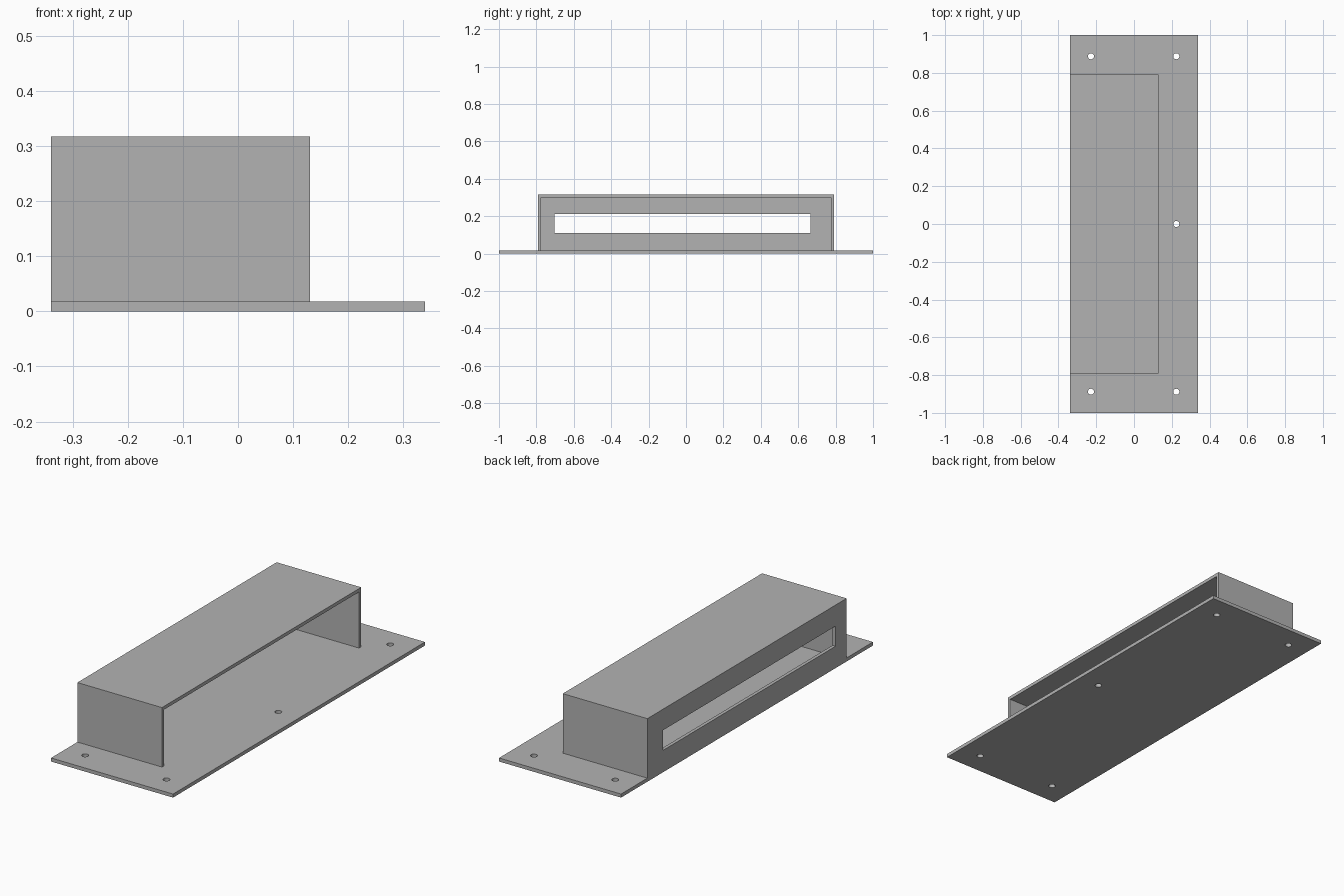
import bpy
import math

cube = bpy.data.objects.get("Cube")
if cube:
    bpy.data.objects.remove(cube, do_unlink=True)

# Material
grey = bpy.data.materials.new("plain_grey")
grey.use_nodes = True
colour = (0.45, 0.45, 0.45, 1)
grey.diffuse_color = colour
grey.node_tree.nodes["Principled BSDF"].inputs["Base Color"].default_value = colour

# Main dimensions
EDGE = 0.339        # half width of the plate
PLATE = 0.018       # plate thickness
TOP = 0.317         # height of the hood
HALF = 0.791        # half length of the hood
MOUTH = 0.131       # open edge of the hood
WALL = 0.017        # sheet thickness of the hood


def box(name, low, high):
    """Box between two opposite corners."""
    bpy.ops.mesh.primitive_cube_add(size=1, location=[(a + b) / 2 for a, b in zip(low, high)])
    ob = bpy.context.object
    ob.name = ob.data.name = name
    ob.scale = [b - a for a, b in zip(low, high)]
    bpy.ops.object.transform_apply(location=False, rotation=False, scale=True)
    ob.data.materials.append(grey)
    return ob


def cut(target, cutter):
    """Subtract the cutter, then discard it."""
    cutter.hide_render = True
    mod = target.modifiers.new("cut", 'BOOLEAN')
    mod.operation = 'DIFFERENCE'
    mod.solver = 'EXACT'
    mod.object = cutter
    bpy.ops.object.select_all(action='DESELECT')
    bpy.context.view_layer.objects.active = target
    target.select_set(True)
    bpy.ops.object.modifier_apply(modifier=mod.name)
    bpy.data.objects.remove(cutter, do_unlink=True)


# Base plate with five screw holes
plate = box("base_plate", (-EDGE, -1, 0), (EDGE, 1, PLATE))
for x, y in [(-0.228, -0.888), (-0.228, 0.888), (0.224, -0.888), (0.224, 0.888), (0.224, 0)]:
    bpy.ops.mesh.primitive_cylinder_add(vertices=32, radius=0.016, depth=0.1, location=(x, y, 0))
    hole = bpy.context.object
    hole.name = "hole_cutter"
    hole.data.materials.append(grey)
    cut(plate, hole)

# Hood, hollowed out from below and through its open side
hood = box("hood", (-EDGE, -HALF, PLATE), (MOUTH, HALF, TOP))
cut(hood, box("hollow_cutter", (-EDGE + WALL, -HALF + WALL, -0.1),
              (MOUTH + 0.1, HALF - WALL, TOP - WALL)))

# Long slot through the closed wall
cut(hood, box("slot_cutter", (-EDGE - 0.1, -0.704, 0.11), (-EDGE + 0.1, 0.666, 0.211)))

# Smooth the hole walls, keep every edge sharp
bpy.ops.object.select_all(action='DESELECT')
plate.select_set(True)
bpy.context.view_layer.objects.active = plate
bpy.ops.object.shade_smooth_by_angle(angle=math.radians(30))
